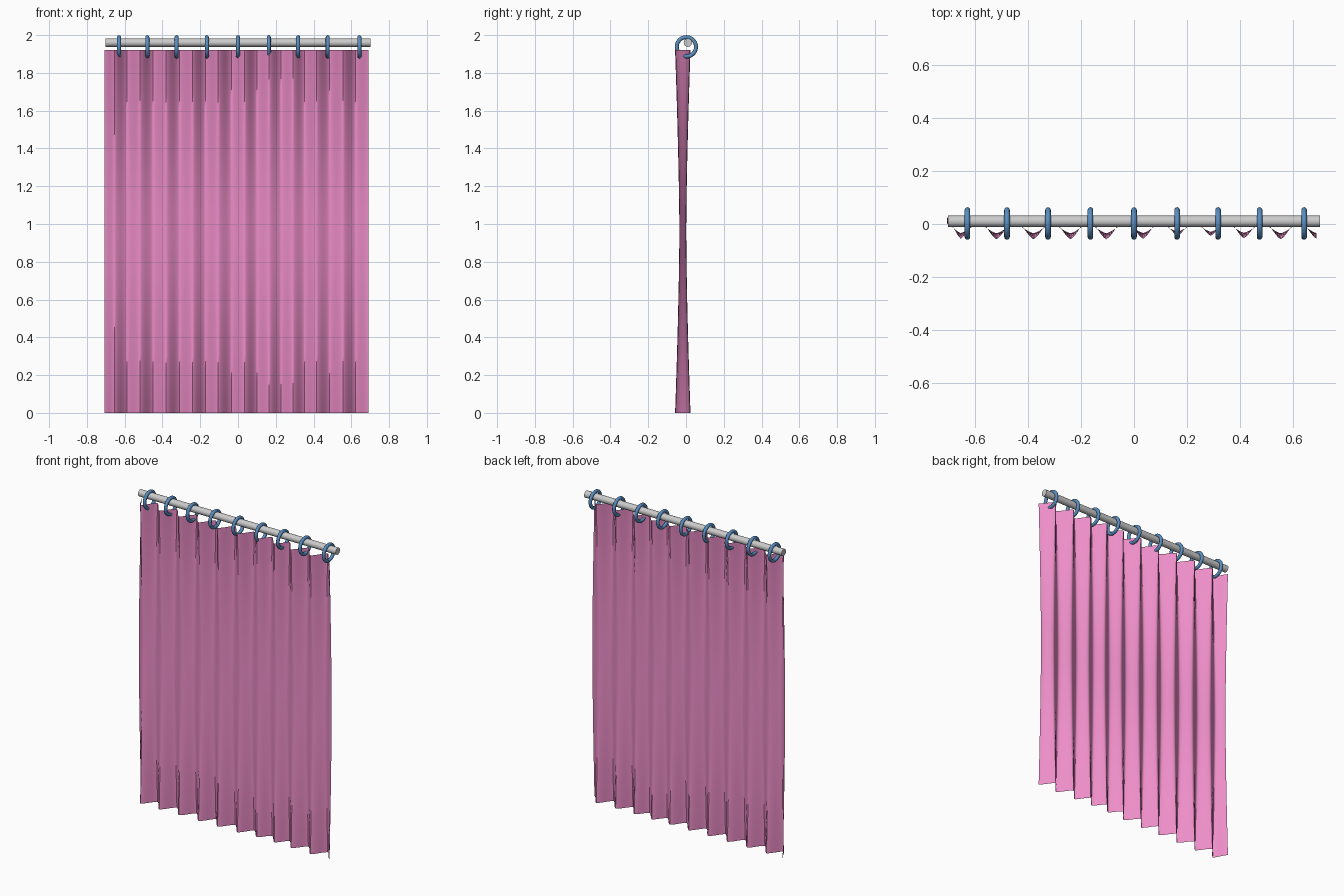
import bpy, bmesh, math

if "Cube" in bpy.data.objects:
    bpy.data.objects.remove(bpy.data.objects["Cube"])

def paint(obj, name, rgb):
    mat = bpy.data.materials.get(name) or bpy.data.materials.new(name)
    mat.diffuse_color = (*rgb, 1)
    mat.use_nodes = True
    mat.node_tree.nodes["Principled BSDF"].inputs["Base Color"].default_value = mat.diffuse_color
    obj.data.materials.append(mat)

def smooth(obj, angle):
    bpy.ops.object.select_all(action='DESELECT')
    obj.select_set(True)
    bpy.context.view_layer.objects.active = obj
    bpy.ops.object.shade_smooth_by_angle(angle=math.radians(angle))

# Rod
bpy.ops.mesh.primitive_cylinder_add(vertices=32, radius=0.022, depth=1.405,
                                    location=(0, 0.01, 1.96), rotation=(0, math.pi / 2, 0))
rod = bpy.context.object
rod.name = "curtain_rod"
smooth(rod, 40)

# Hanging rings
for i, x in enumerate((-0.63, -0.48, -0.325, -0.165, 0, 0.163, 0.318, 0.475, 0.643)):
    bpy.ops.mesh.primitive_torus_add(major_segments=40, minor_segments=12,
                                     major_radius=0.051, minor_radius=0.0105,
                                     location=(x, 0.002, 1.938), rotation=(0, math.pi / 2, 0))
    ring = bpy.context.object
    ring.name = f"ring_{i + 1}"
    paint(ring, "ring_blue", (0.1, 0.27, 0.53))
    smooth(ring, 60)

# Curtain fold line: front crests (x, strength) with back valleys between them
crests = [(-0.655, 0.9), (-0.52, 0.95), (-0.38, 0.95), (-0.24, 0.95), (-0.105, 0.95),
          (0.035, 0.9), (0.165, 0.65), (0.29, 0.65), (0.415, 0.85), (0.555, 0.95), (0.69, 0.9)]
knots = [(-0.706, 0.95)]
for i, (x, s) in enumerate(crests):
    knots.append((x, -s))
    if i + 1 < len(crests):
        knots.append(((x + crests[i + 1][0]) / 2, 0.9))

STEPS, ROWS, HEIGHT = 8, 32, 1.92
profile = []
for (x0, a), (x1, b) in zip(knots, knots[1:]):
    for k in range(STEPS):
        t = k / STEPS
        ease = 0.5 * t + 0.5 * (0.5 - 0.5 * math.cos(math.pi * t))
        profile.append((x0 + (x1 - x0) * t, a + (b - a) * ease))
profile.append(knots[-1])

# Curtain cloth: folds are deep at top and hem, shallow at mid height
bm = bmesh.new()
rows = []
for r in range(ROWS + 1):
    z = HEIGHT * r / ROWS
    depth = 0.019 + 0.024 * abs(2 * r / ROWS - 1) ** 1.5
    rows.append([bm.verts.new((x, -0.017 + w * depth, z)) for x, w in profile])
for lo, hi in zip(rows, rows[1:]):
    for i in range(len(profile) - 1):
        bm.faces.new((lo[i], lo[i + 1], hi[i + 1], hi[i]))
mesh = bpy.data.meshes.new("curtain")
bm.to_mesh(mesh)
bm.free()
curtain = bpy.data.objects.new("curtain", mesh)
bpy.context.collection.objects.link(curtain)
paint(curtain, "curtain_pink", (0.85, 0.27, 0.58))
smooth(curtain, 60)
